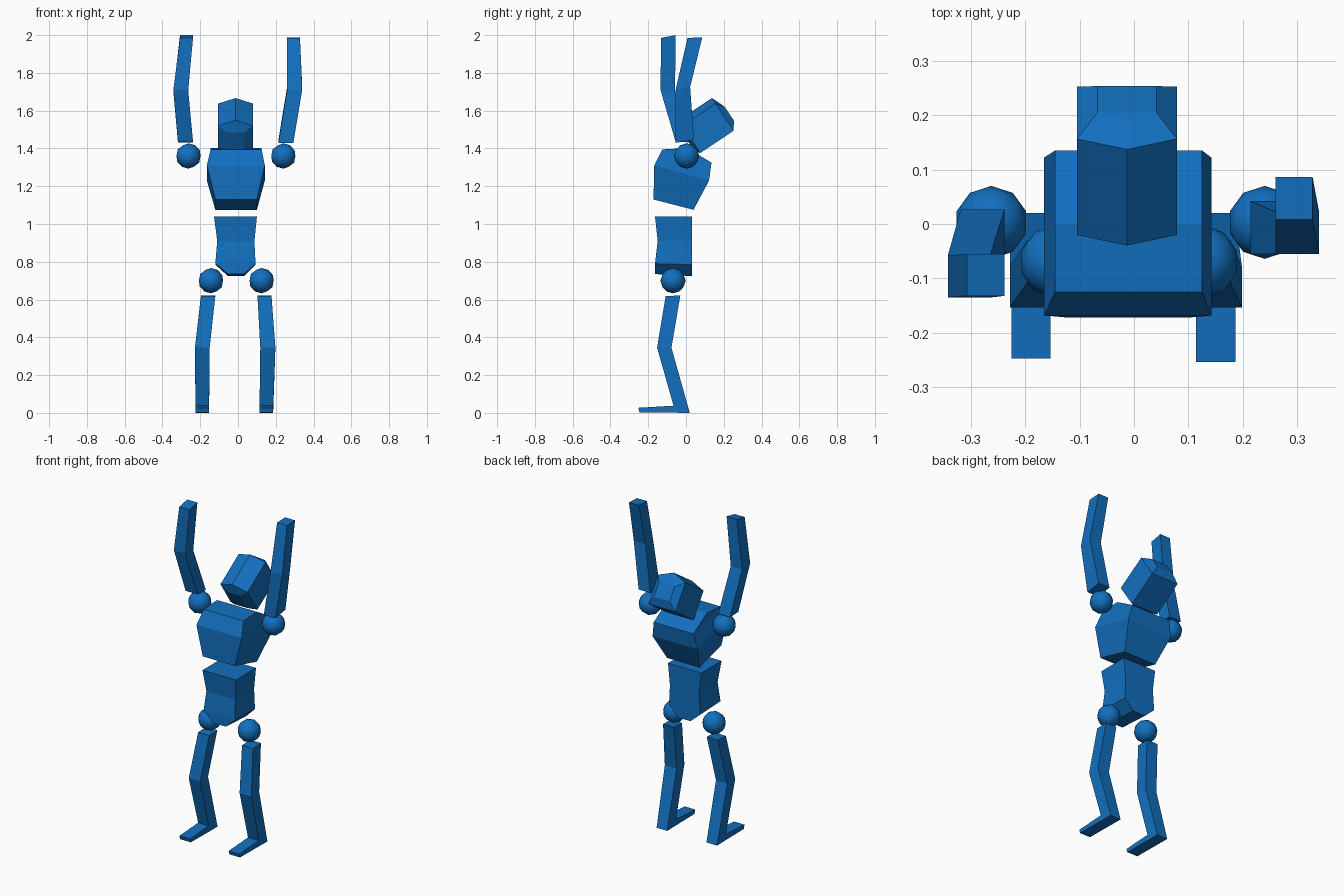
import bpy, bmesh, math
from mathutils import Vector

if "Cube" in bpy.data.objects:
    bpy.data.objects.remove(bpy.data.objects["Cube"])

blue = bpy.data.materials.new("blue")
blue.diffuse_color = (0.006, 0.16, 0.52, 1)
blue.use_nodes = True
blue.node_tree.nodes["Principled BSDF"].inputs["Base Color"].default_value = blue.diffuse_color


def finish(name, bm):
    bmesh.ops.recalc_face_normals(bm, faces=bm.faces[:])
    me = bpy.data.meshes.new(name)
    bm.to_mesh(me)
    bm.free()
    me.materials.append(blue)
    ob = bpy.data.objects.new(name, me)
    bpy.context.collection.objects.link(ob)
    return ob


def loft(name, rings):
    """Skin a stack of equal-length point rings and cap both ends."""
    bm = bmesh.new()
    loops = [[bm.verts.new(p) for p in r] for r in rings]
    for a, b in zip(loops, loops[1:]):
        n = len(a)
        for i in range(n):
            j = (i + 1) % n
            bm.faces.new((a[i], a[j], b[j], b[i]))
    bm.faces.new(loops[0])
    bm.faces.new(loops[-1])
    return finish(name, bm)


def quad(xl, xr, front, back):
    """Four-sided section: x range, then (y, z) of its front and back edges."""
    return [(xl, *front), (xr, *front), (xr, *back), (xl, *back)]


# Ball joints
def ball(name, center):
    bm = bmesh.new()
    bmesh.ops.create_icosphere(bm, subdivisions=2, radius=0.067)
    bmesh.ops.translate(bm, verts=bm.verts[:], vec=center)
    for f in bm.faces:
        f.smooth = True
    finish(name, bm)


ball("shoulder_ball_left", (-0.262, 0.003, 1.36))
ball("shoulder_ball_right", (0.24, 0.003, 1.36))
ball("hip_ball_left", (-0.143, -0.069, 0.70))
ball("hip_ball_right", (0.125, -0.069, 0.70))

# Chest, leaning back, with a low ridge across the shoulders
loft("chest", [
    quad(-0.12, 0.10, (-0.172, 1.13), (0.04, 1.075)),
    quad(-0.165, 0.142, (-0.168, 1.31), (0.122, 1.23)),
    quad(-0.145, 0.125, (-0.125, 1.395), (0.135, 1.325)),
    quad(-0.145, 0.125, (0.0, 1.402), (0.01, 1.399)),
])

# Abdomen, pinched at the waist and tapering to the crotch
loft("abdomen", [
    quad(-0.053, 0.032, (-0.164, 0.735), (0.032, 0.724)),
    quad(-0.12, 0.093, (-0.164, 0.79), (0.032, 0.785)),
    quad(-0.11, 0.087, (-0.15, 0.91), (0.032, 0.91)),
    quad(-0.127, 0.10, (-0.164, 1.04), (0.032, 1.04)),
])

# Head, tilted up: u runs chin to crown, b runs face to back
u = Vector((0, 0.832, 0.555))
b = Vector((0, 0.555, -0.832))
chin = Vector((-0.013, -0.02, 1.52))


def head_ring(half, up, face, back, crease):
    pts = [(-half, face), (0, face - crease), (half, face), (half, back), (-half, back)]
    return [chin + Vector((x, 0, 0)) + u * up + b * d for x, d in pts]


loft("head", [
    head_ring(0.045, -0.02, 0.03, 0.15, 0),
    head_ring(0.092, 0.0, 0.0, 0.173, 0.035),
    head_ring(0.092, 0.212, 0.0, 0.173, 0.035),
    head_ring(0.054, 0.243, 0.041, 0.128, 0),
])

# Arms: shoulder end, elbow, hand
loft("arm_left", [
    quad(-0.318, -0.238, (-0.055, 1.435), (0.027, 1.432)),
    quad(-0.342, -0.264, (-0.135, 1.71), (-0.058, 1.70)),
    quad(-0.307, -0.238, (-0.132, 1.985), (-0.055, 2.0)),
])
loft("arm_right", [
    quad(0.214, 0.293, (-0.055, 1.43), (0.042, 1.445)),
    quad(0.26, 0.34, (-0.055, 1.71), (0.022, 1.725)),
    quad(0.26, 0.328, (0.008, 1.985), (0.086, 1.988)),
])

# Legs: toe, ankle, knee, thigh top
for side, toe, spans in (
    ("left", -0.247, [(-0.225, -0.153), (-0.225, -0.153), (-0.228, -0.15), (-0.196, -0.12)]),
    ("right", -0.253, [(0.114, 0.186), (0.114, 0.186), (0.118, 0.198), (0.103, 0.177)]),
):
    edges = [((toe, 0.027), (toe + 0.007, 0.003)),
             ((-0.066, 0.038), (0.02, 0.0)),
             ((-0.153, 0.345), (-0.077, 0.345)),
             ((-0.108, 0.618), (-0.03, 0.622))]
    loft("leg_" + side, [quad(*s, *e) for s, e in zip(spans, edges)])
